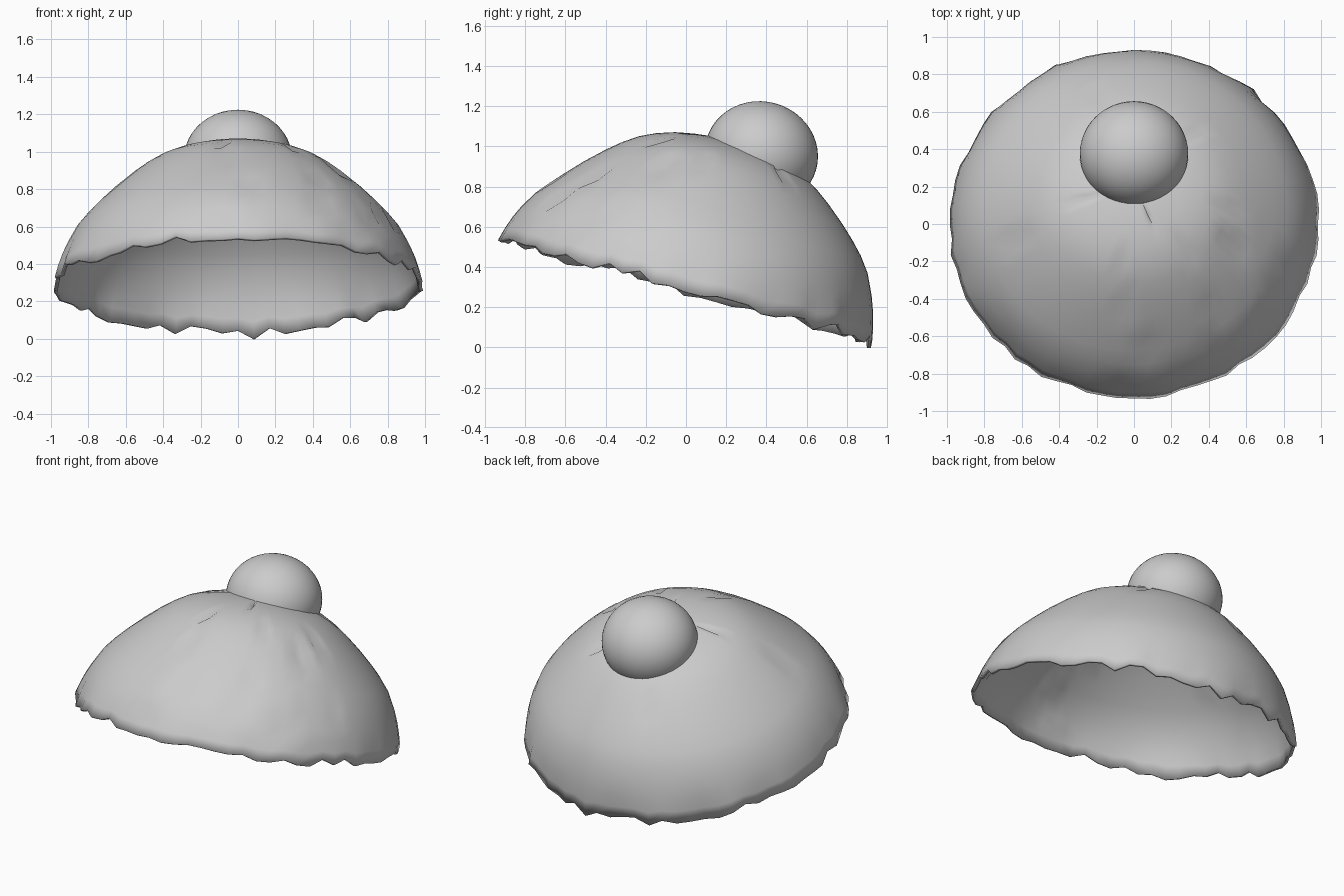
import bpy, bmesh, math, random
from mathutils import Matrix, Vector

if "Cube" in bpy.data.objects:
    bpy.data.objects.remove(bpy.data.objects["Cube"])

random.seed(7)
SEG = 72
TILT = Matrix.Rotation(-math.atan2(0.52, 1.85), 4, 'X')

grey = bpy.data.materials.new("light grey")
grey.diffuse_color = (0.6, 0.6, 0.6, 1)
grey.use_nodes = True
grey.node_tree.nodes["Principled BSDF"].inputs["Base Color"].default_value = grey.diffuse_color

# radius and height of the dome, from rim to crown
PROFILE = [(0.96, 0.0), (0.945, 0.07), (0.925, 0.14), (0.9, 0.205), (0.85, 0.3),
           (0.795, 0.37), (0.735, 0.435), (0.66, 0.51), (0.57, 0.59), (0.50, 0.645),
           (0.43, 0.69), (0.35, 0.725), (0.26, 0.752), (0.17, 0.768), (0.08, 0.778)]

# small dents, by plan position
DENTS = [(.32, .5), (.48, .1), (.58, -.08), (.3, -.15), (.42, -.45), (.05, -.65),
         (-.05, -.85), (-.6, -.1), (-.07, -.25), (.08, .05), (-.2, .7), (.75, -.35),
         (.83, -.2), (.4, -.62), (-.3, .12), (.48, -.12), (-.05, -.4), (.7, -.5)]


def add_object(name, bm, angle):
    mesh = bpy.data.meshes.new(name)
    bm.to_mesh(mesh)
    bm.free()
    mesh.materials.append(grey)
    ob = bpy.data.objects.new(name, mesh)
    bpy.context.collection.objects.link(ob)
    bpy.ops.object.select_all(action='DESELECT')
    bpy.context.view_layer.objects.active = ob
    ob.select_set(True)
    bpy.ops.object.shade_smooth_by_angle(angle=math.radians(angle))
    return ob


# Dome: tilted shell with a ragged rim
bm = bmesh.new()
rings = []
place = Matrix.Translation((0, -0.005, 0.28)) @ TILT
ragged = [random.uniform(-0.012, 0.016) + random.choice((0, 0, 0, 0, 0.03, -0.02))
          for _ in range(SEG)]
wobble = [random.uniform(-0.012, 0.012) for _ in range(SEG)]
for i, (r, h) in enumerate(PROFILE):
    fade = max(0, 1 - i / 3)
    ring = []
    for k in range(SEG):
        a = 2 * math.pi * k / SEG
        rr = r + wobble[k] * fade
        u = rr * math.sin(a)
        lean = 0.06 * u * abs(u) * min(1, h / 0.4)
        p = Vector((1.025 * rr * math.cos(a), u, h + lean + ragged[k] * fade ** 2))
        ring.append(bm.verts.new(place @ p))
    rings.append(ring)
for low, high in zip(rings, rings[1:]):
    for k in range(SEG):
        n = (k + 1) % SEG
        bm.faces.new((low[k], low[n], high[n], high[k]))
crown = bm.verts.new(place @ Vector((0, 0, 0.78)))
for k in range(SEG):
    bm.faces.new((rings[-1][k], rings[-1][(k + 1) % SEG], crown))
bm.normal_update()
body = [v for ring in rings[2:] for v in ring]
for x, y in DENTS:
    v = min(body, key=lambda w: (w.co.x - x) ** 2 + (w.co.y - y) ** 2)
    v.co -= v.normal * 0.025
dome = add_object("dome_shell", bm, 60)
wall = dome.modifiers.new("wall", 'SOLIDIFY')
wall.thickness = 0.02
wall.offset = -1

# Ball resting in the back of the dome
bm = bmesh.new()
bmesh.ops.create_uvsphere(bm, u_segments=48, v_segments=24, radius=1)
bm.transform(Matrix.Translation((0, 0.375, 0.96)) @ TILT
             @ Matrix.Diagonal((0.29, 0.283, 0.263, 1)))
add_object("top_ball", bm, 60)
